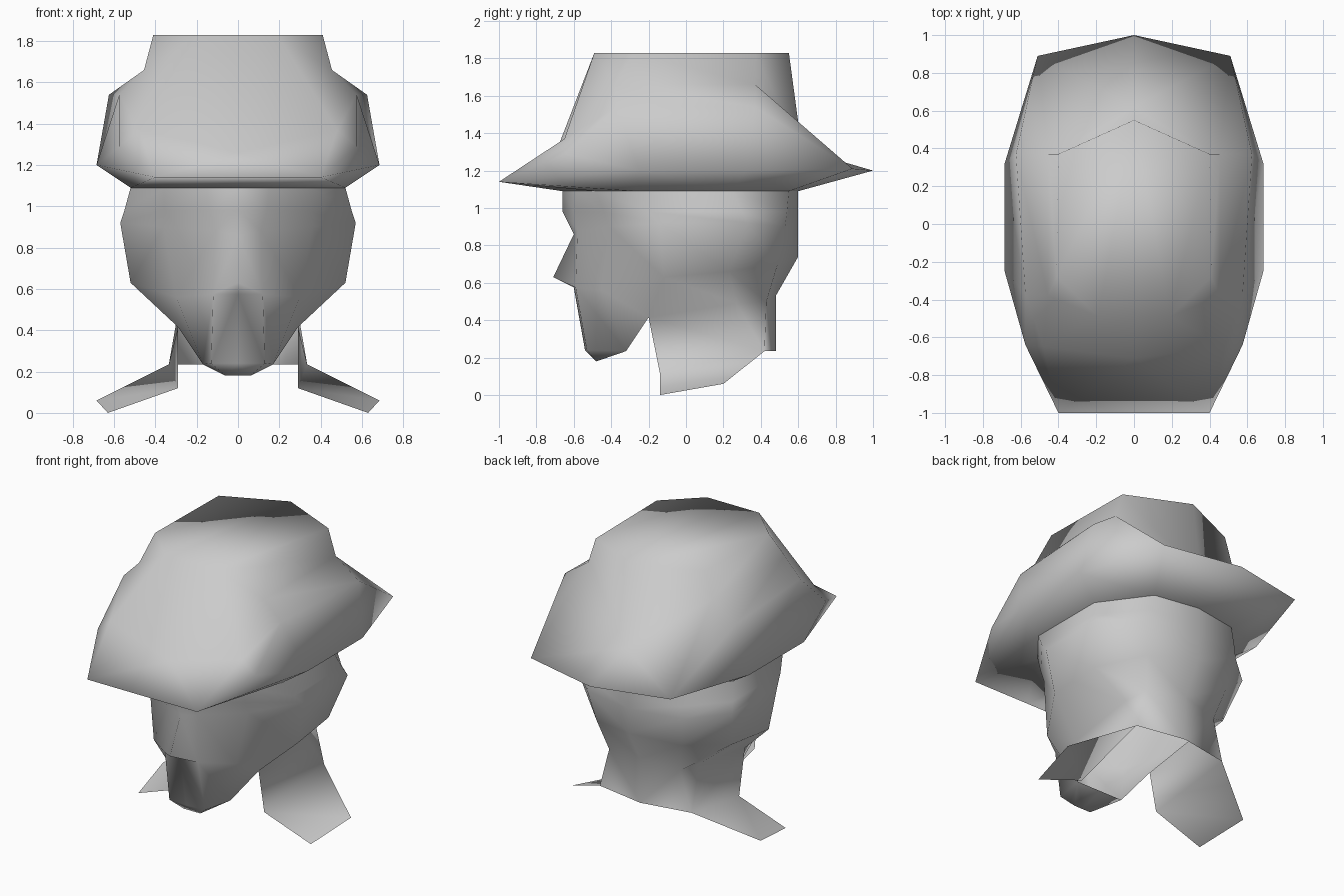
import bpy
import bmesh

if "Cube" in bpy.data.objects:
    bpy.data.objects.remove(bpy.data.objects["Cube"], do_unlink=True)

# One plain grey for every part
grey = bpy.data.materials.new("plain_grey")
grey.use_nodes = True
colour = (0.6, 0.6, 0.6, 1)
grey.diffuse_color = colour
grey.node_tree.nodes["Principled BSDF"].inputs["Base Color"].default_value = colour


def level(z, outline):
    """Lift a flat outline to one height."""
    return [(x, y, z) for x, y in outline]


def loft_half(name, patches, cap_top=False):
    """Skin each patch of rows, running front to back on the left, then mirror."""
    mesh = bpy.data.meshes.new(name)
    bm = bmesh.new()
    for rows in patches:
        rings = [[bm.verts.new(point) for point in row] for row in rows]
        for upper, lower in zip(rings, rings[1:]):
            for i in range(len(upper) - 1):
                bm.faces.new((upper[i], lower[i], lower[i + 1], upper[i + 1]))
        if cap_top:
            bm.faces.new(rings[0])
    # Repeated points collapse, turning quads into triangles
    bmesh.ops.remove_doubles(bm, verts=bm.verts, dist=0.001)
    for face in bm.faces:
        face.smooth = True
    bm.to_mesh(mesh)
    bm.free()
    mesh.materials.append(grey)
    part = bpy.data.objects.new(name, mesh)
    bpy.context.collection.objects.link(part)
    mirror = part.modifiers.new("both_sides", "MIRROR")
    mirror.use_axis[0] = True
    mirror.use_mirror_merge = True
    mirror.merge_threshold = 0.001


# Hat: flat crown, upturned sides, brim edge and underside
front_dip = (0, -.71, 1.26)
front_fold = (.48, -.65, 1.37)
side_fold = (.455, -.38, 1.66)
back_fold = (.455, .37, 1.66)
back_dip = (0, .62, 1.31)
front_roll = (.575, -.64, 1.29)
front_corner = (.4, -1, 1.14)
side_front = (.685, -.25, 1.2)
back_corner = (.51, .89, 1.21)
top_front = (.19, -.49)
top_back = (.4, .37)
band_front = (.35, -.48)
band_side = (.52, -.27)

crown_top = level(1.83, [(0, -.49), top_front, top_front, top_front,
                         (.41, -.28), top_back, top_back, (0, .55)])
crown_base = [front_dip, front_fold, front_fold, front_fold, side_fold,
              back_fold, back_fold, back_dip]
side_roll = [front_dip, front_fold, front_roll, front_roll, (.575, -.37, 1.54),
             (.625, .37, 1.54), back_corner, back_dip]
brim_edge = [(0, -1, 1.14), front_corner, front_corner, side_front, side_front,
             (.685, .32, 1.2), back_corner, (0, 1, 1.2)]
hat_band = level(1.09, [(0, -.66), band_front, band_front, band_side, band_side,
                        (.52, .25), (.3, .55), (0, .6)])
loft_half("hat", [[crown_top, crown_base, side_roll, brim_edge, hat_band]], cap_top=True)

# Face and skull, from the hat band down to the jaw
forehead = level(1.09, [(0, -.66), (.15, -.585), band_front, band_side,
                        (.52, .25), (.3, .55), (0, .6)])
brow = level(.98, [(0, -.66), (.14, -.6), (.36, -.44), (.55, -.2),
                   (.55, .3), (.33, .54), (0, .6)])
eyes = [(0, -.6, .86), (.11, -.58, .88), (.36, -.41, .9), (.57, -.14, .92),
        (.57, .33, .92), (.35, .53, .9), (0, .6, .9)]
cheeks = [(0, -.6, .575), (.12, -.59, .575), (.3, -.45, .56), (.52, -.12, .63),
          (.5, .23, .66), (.31, .49, .7), (0, .6, .74)]
nose = [(0, -.71, .63)] + cheeks[1:]
jaw_corner = (.17, -.32, .235)
ear_base = (.29, -.2, .415)
nape_side = (.29, .27, .49)
nape_corner = (.26, .43, .5)
nape = (0, .48, .53)
jaw = [(0, -.54, .24), (.13, -.53, .24), jaw_corner, ear_base,
       nape_side, nape_corner, nape]
skull = [forehead, brow, eyes, nose, cheeks, jaw]

# Chin: closes the front of the jaw from below
chin = [jaw[:3],
        [(0, -.48, .18), (.06, -.48, .18), jaw_corner],
        [(0, -.32, .235), jaw_corner, jaw_corner]]

# Neck: open at the front and below
neck_front = (.29, -.14, .12)
neck_corner = (.335, .42, .235)
neck = [jaw[3:], [neck_front, neck_corner, neck_corner, (0, .48, .235)]]

# Collar: a thin flap flaring out over each shoulder
collar = [[neck_front, neck_corner], [(.63, -.14, 0), (.685, .2, .06)]]

loft_half("head_and_collar", [skull, chin, neck, collar])
